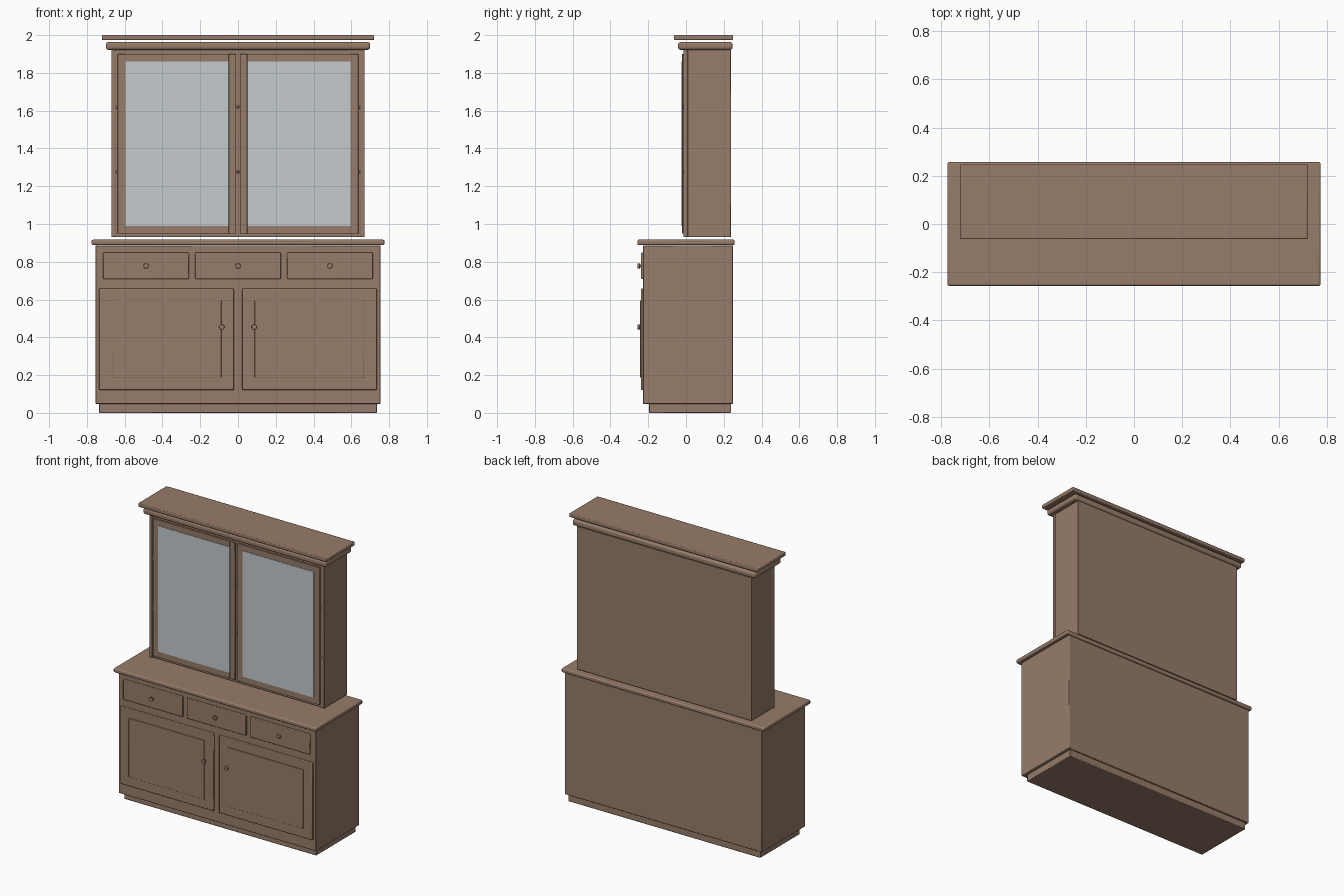
import bpy
import math

default = bpy.data.objects.get("Cube")
if default:
    bpy.data.objects.remove(default, do_unlink=True)


def make_material(name, rgb):
    mat = bpy.data.materials.new(name)
    mat.use_nodes = True
    colour = (*rgb, 1)
    mat.diffuse_color = colour
    mat.node_tree.nodes["Principled BSDF"].inputs["Base Color"].default_value = colour
    return mat


wood = make_material("brown wood", (0.31, 0.2, 0.142))
glass = make_material("pale grey glass", (0.56, 0.6, 0.62))


def finish(obj, name, mat, bevel=0, segments=2):
    obj.name = name
    obj.data.materials.append(mat)
    if bevel:
        mod = obj.modifiers.new("Rounded edges", "BEVEL")
        mod.width = bevel
        mod.segments = segments
    bpy.ops.object.shade_smooth_by_angle(angle=math.radians(35))
    return obj


def box(name, x, y, z, mat=wood, bevel=0.004, segments=2):
    """Box from (min, max) ranges along each axis."""
    ranges = (x, y, z)
    bpy.ops.mesh.primitive_cube_add(size=1, location=[sum(r) / 2 for r in ranges])
    obj = bpy.context.object
    obj.scale = [r[1] - r[0] for r in ranges]
    bpy.ops.object.transform_apply(location=False, rotation=False, scale=True)
    return finish(obj, name, mat, bevel, segments)


def cylinder(name, location, radius, depth, turn=0):
    bpy.ops.mesh.primitive_cylinder_add(
        vertices=20, radius=radius, depth=depth, location=location, rotation=(turn, 0, 0))
    return finish(bpy.context.object, name, wood, 0.002)


def knob(name, x, z, face):
    cylinder(name + "_stem", (x, face - 0.006, z), 0.008, 0.016, math.pi / 2)
    cylinder(name, (x, -0.251, z), 0.014, 0.013, math.pi / 2)


def span(side, inner, outer):
    return tuple(sorted((side * inner, side * outer)))


SIDES = (("left", 1), ("right", -1))

# Lower cabinet
box("plinth", (-0.735, 0.735), (-0.195, 0.238), (0, 0.05))
box("cabinet_body", (-0.755, 0.755), (-0.227, 0.249), (0.048, 0.887))
box("counter_top", (-0.775, 0.775), (-0.257, 0.257), (0.889, 0.917), bevel=0.008, segments=3)

# Drawers
for name, x in (("right", -0.487), ("middle", 0), ("left", 0.487)):
    box(name + "_drawer", (x - 0.227, x + 0.227), (-0.238, -0.22), (0.709, 0.849))
    knob(name + "_drawer_knob", x, 0.778, -0.238)

# Lower doors with raised panels
for name, side in SIDES:
    box(name + "_lower_door", span(side, 0.021, 0.735), (-0.238, -0.22), (0.122, 0.658))
    box(name + "_door_panel", span(side, 0.088, 0.667), (-0.243, -0.23), (0.187, 0.595), bevel=0.002)
    knob(name + "_door_knob", side * 0.086, 0.455, -0.24)

# Upper cabinet, leaving the narrow shadow gap above the counter
box("hutch_body", (-0.668, 0.668), (-0.008, 0.238), (0.931, 1.921), bevel=0.002)

# Glazed doors, side strips and hinges
GLASS_X, GLASS_Z = (0.05, 0.595), (0.99, 1.86)
DOOR_X, DOOR_Z = (0.01, 0.637), (0.949, 1.899)
for name, side in SIDES:
    front = (-0.02, 0)
    for part, inner, outer in (("inner", DOOR_X[0], GLASS_X[0]), ("outer", GLASS_X[1], DOOR_X[1])):
        box(f"{name}_glazed_door_{part}_stile", span(side, inner, outer), front, DOOR_Z, bevel=0.002)
    for part, low, high in (("bottom", DOOR_Z[0], GLASS_Z[0]), ("top", GLASS_Z[1], DOOR_Z[1])):
        box(f"{name}_glazed_door_{part}_rail", span(side, *GLASS_X), front, (low, high), bevel=0)
    box(name + "_glass_pane", span(side, *GLASS_X), (-0.023, -0.015), GLASS_Z, glass, 0)
    box(name + "_side_strip", span(side, 0.646, 0.67), (-0.014, 0.01), (0.931, 1.921), bevel=0.002)
    for level, z in (("lower", 1.275), ("upper", 1.62)):
        cylinder(f"{name}_{level}_hinge", (side * 0.64, -0.01, z), 0.006, 0.016)

# Small catches between the glazed doors
for level, z in (("lower", 1.275), ("upper", 1.62)):
    cylinder(level + "_catch", (0, -0.012, z), 0.008, 0.016, math.pi / 2)

# Stepped cornice
box("lower_cornice", (-0.7, 0.7), (-0.042, 0.247), (1.922, 1.963), bevel=0.014, segments=4)
box("upper_cornice", (-0.721, 0.721), (-0.063, 0.249), (1.974, 2.0), bevel=0.005)
